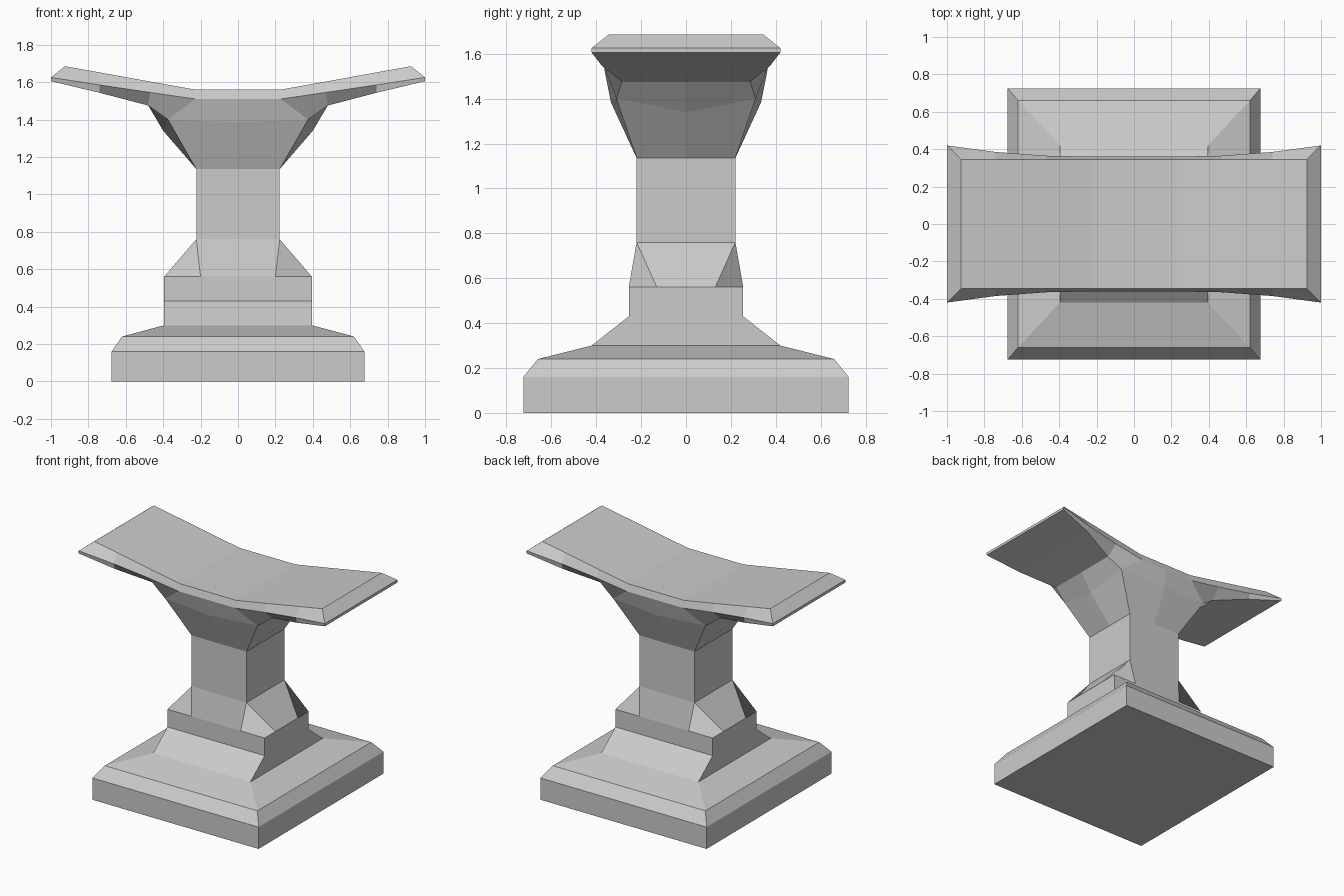
import bpy, bmesh

if "Cube" in bpy.data.objects:
    bpy.data.objects.remove(bpy.data.objects["Cube"])


def build(name, strips, extra=()):
    """Skin one quarter (x>=0, y>=0) from pairs of rows, copy to all four quarters and weld."""
    bm = bmesh.new()
    polys = [list(p) for p in extra]
    for a, b in strips:
        for i in range(len(a) - 1):
            polys.append([a[i], a[i + 1], b[i + 1], b[i]])
    for sx in (1, -1):
        for sy in (1, -1):
            for p in polys:
                pts = [v for i, v in enumerate(p) if v not in p[:i]]
                if len(pts) > 2:
                    bm.faces.new([bm.verts.new((x * sx, y * sy, z)) for x, y, z in pts])
    bmesh.ops.remove_doubles(bm, verts=bm.verts, dist=1e-4)
    bmesh.ops.dissolve_limit(bm, angle_limit=0.005, verts=bm.verts, edges=bm.edges)
    bmesh.ops.recalc_face_normals(bm, faces=bm.faces)
    me = bpy.data.meshes.new(name)
    bm.to_mesh(me)
    bm.free()
    ob = bpy.data.objects.new(name, me)
    bpy.context.collection.objects.link(ob)
    return ob


def quarter(hx, hy, z):
    return [(0, hy, z), (hx, hy, z), (hx, 0, z)]


def chain(rows):
    return list(zip(rows[:-1], rows[1:]))


def mid(row):
    """Same row moved onto the y = 0 plane."""
    return [(x, 0, z) for x, y, z in row]


# Stepped plinth, with ramps front and back up to the narrow block
plinth = [quarter(*r) for r in [(.675, .725, 0), (.675, .725, .16), (.62, .66, .24),
                                (.395, .42, .30), (.395, .255, .43), (.395, .255, .56)]]
build("plinth", chain([[(0, 0, 0)] * 3] + plinth))

# Sloped foot with corner facets, and the square column
t = (.223, .22, .76)
a, c, b = (.2, .255, .56), (.395, .255, .56), (.395, .13, .56)
foot_top = quarter(*t)
neck = quarter(.223, .22, 1.135)
build("column",
      [([(0, .255, .56), a], [(0, .22, .76), t]),
       ([b, (.395, 0, .56)], [t, (.223, 0, .76)]),
       (foot_top, neck)],
      extra=[(t, a, c, b)])

# Flared capital growing into the winged seat slab
flare = [(0, .335, 1.385), (.375, .31, 1.40), (.40, 0, 1.34)]
wing_under = [(.48, .285, 1.475), (.74, .372, 1.543), (1, .42, 1.605)]
rim = [(0, .36, 1.51), (.228, .36, 1.51), (.47, .365, 1.545), (.74, .385, 1.585), (1, .42, 1.625)]
top = [(0, .345, 1.56), (.228, .345, 1.56), (.47, .345, 1.603), (.74, .345, 1.652), (.925, .345, 1.685)]
root = wing_under[0]
build("capital_and_seat", [
    (neck, flare),
    (flare[1:], [root, (.48, 0, 1.475)]),
    (flare[:2] + [root], rim[:3]),
    (wing_under, rim[2:]),
    (wing_under, mid(wing_under)),
    ([wing_under[-1]] + mid(wing_under[-1:]), [rim[-1]] + mid(rim[-1:])),
    (rim + mid(rim[-1:]), top + mid(top[-1:])),
    (top, mid(top)),
])
